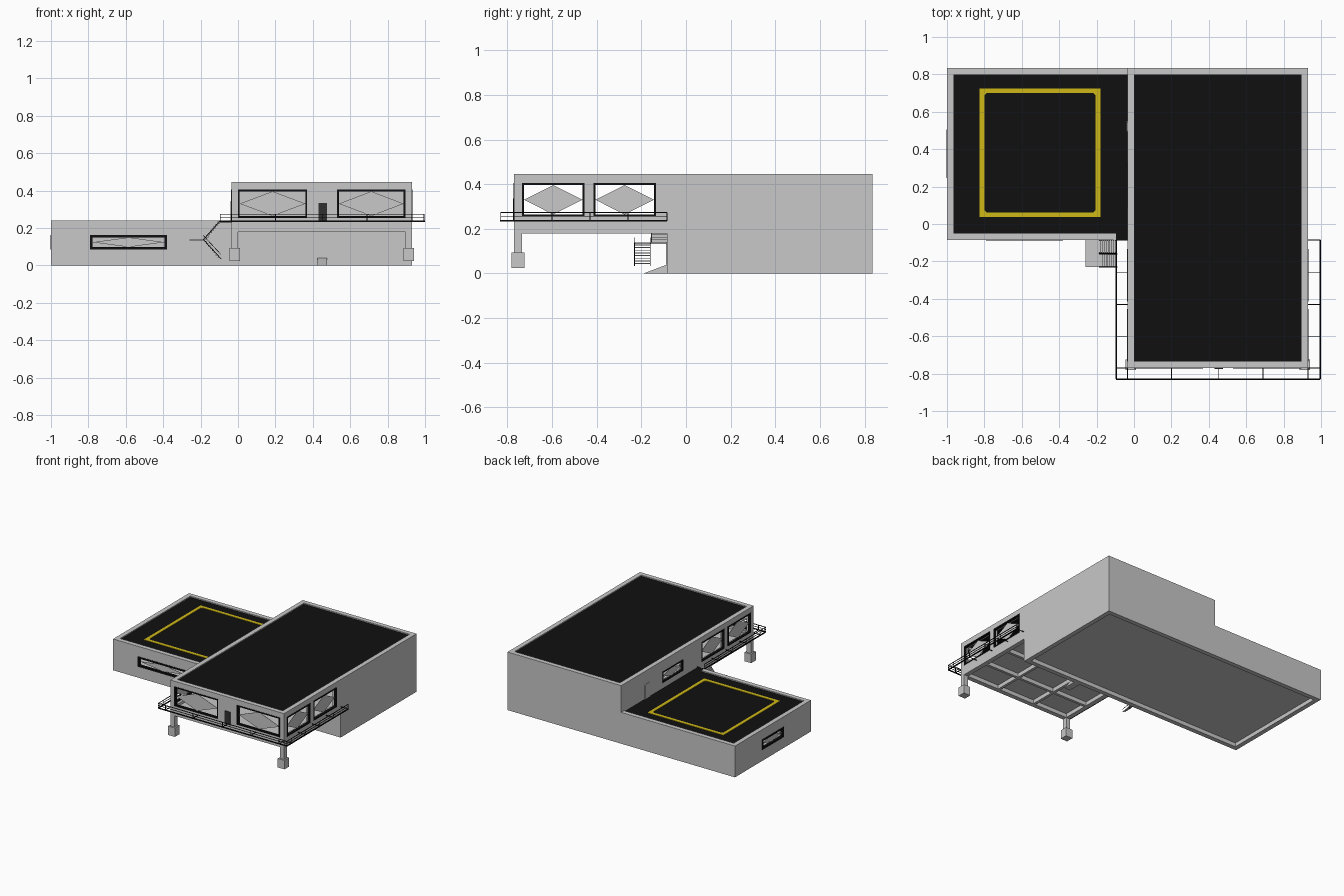
import bpy, bmesh
from mathutils import Vector

cube = bpy.data.objects.get("Cube")
if cube:
    bpy.data.objects.remove(cube)


def material(name, r, g, b):
    m = bpy.data.materials.new(name)
    m.use_nodes = True
    m.diffuse_color = (r, g, b, 1)
    m.node_tree.nodes["Principled BSDF"].inputs["Base Color"].default_value = (r, g, b, 1)
    return m


GREY = material("concrete grey", .58, .58, .58)
BLACK = material("roof black", .005, .005, .005)
DARK = material("door dark grey", .03, .03, .03)
YELLOW = material("marking yellow", .62, .48, .008)

T = .035                       # wall thickness
X0, X1, XM = -1, .93, -.035    # outer left end, outer right end, step between blocks
YF, YM, YB = -.77, -.085, .835  # overhang front, lower front, back
LOW, UNDER, TOP = .24, .18, .445


def finish(bm, name, mat):
    bmesh.ops.recalc_face_normals(bm, faces=bm.faces)
    me = bpy.data.meshes.new(name)
    bm.to_mesh(me)
    bm.free()
    me.materials.append(mat)
    ob = bpy.data.objects.new(name, me)
    bpy.context.collection.objects.link(ob)
    return ob


def prism(name, pts, offset, mat):
    """Polygon extruded along an offset vector."""
    bm = bmesh.new()
    f = bm.faces.new([bm.verts.new(p) for p in pts])
    new = bmesh.ops.extrude_face_region(bm, geom=[f])["geom"]
    bmesh.ops.translate(bm, verts=[v for v in new if isinstance(v, bmesh.types.BMVert)], vec=offset)
    if not any(g.is_valid and g == f for g in bm.faces):
        bm.faces.new([v for v in bm.verts][:len(pts)])
    return finish(bm, name, mat)


def box(name, x, y, z, mat=GREY):
    return prism(name, [(x[0], y[0], z[0]), (x[1], y[0], z[0]), (x[1], y[1], z[0]), (x[0], y[1], z[0])],
                 Vector((0, 0, z[1] - z[0])), mat)


def on_plane(plane, u, d, z):
    """Point on a wall: u along it, d inward from its outer face."""
    axis, pos, inward = plane
    return Vector((u, pos + inward * d, z)) if axis == "y" else Vector((pos + inward * d, u, z))


def wall(name, plane, u, z, holes):
    """Wall panel with rectangular openings (u0, u1, z0, z1)."""
    us = sorted({*u, *(h[i] for h in holes for i in (0, 1))})
    zs = sorted({*z, *(h[i] for h in holes for i in (2, 3))})
    bm = bmesh.new()
    grid = [[bm.verts.new(on_plane(plane, a, 0, b)) for b in zs] for a in us]
    for i in range(len(us) - 1):
        for j in range(len(zs) - 1):
            a, b = (us[i] + us[i + 1]) / 2, (zs[j] + zs[j + 1]) / 2
            if not any(h[0] < a < h[1] and h[2] < b < h[3] for h in holes):
                bm.faces.new((grid[i][j], grid[i + 1][j], grid[i + 1][j + 1], grid[i][j + 1]))
    bmesh.ops.delete(bm, geom=[v for v in bm.verts if not v.link_faces], context="VERTS")
    ob = finish(bm, name, GREY)
    # Thicken inward whatever way the panel normals point
    n = ob.data.polygons[0].normal
    out = on_plane(plane, 0, 0, 0) - on_plane(plane, 0, 1, 0)
    mod = ob.modifiers.new("thickness", "SOLIDIFY")
    mod.thickness = T
    mod.offset = -1 if n.dot(out) > 0 else 1


def window(name, plane, hole, w=.009):
    """Black frame around a diamond pane."""
    a, b, c, e = hole
    depth = on_plane(plane, 0, .016, 0) - on_plane(plane, 0, -.003, 0)
    for part, (p, q, r, s) in {"left": (a, a + w, c, e), "right": (b - w, b, c, e),
                               "sill": (a, b, c, c + w), "head": (a, b, e - w, e)}.items():
        prism(f"{name}_frame_{part}", [on_plane(plane, i, -.003, k) for i, k in
                                       ((p, r), (q, r), (q, s), (p, s))], depth, BLACK)
    m, h = (a + b) / 2, (c + e) / 2
    prism(f"{name}_pane", [on_plane(plane, i, .008, k) for i, k in
                           ((a + w, h), (m, c + w), (b - w, h), (m, e - w))], depth * .15, GREY)


def door(name, plane, u, z, mat, cut=.008):
    pts = [(u[0], z[0]), (u[1], z[0]), (u[1], z[1] - cut), (u[1] - cut, z[1]),
           (u[0] + cut, z[1]), (u[0], z[1] - cut)]
    prism(name, [on_plane(plane, i, -.005, k) for i, k in pts],
          on_plane(plane, 0, .005, 0) - on_plane(plane, 0, 0, 0), mat)


def bar(name, a, b, w, mat=BLACK):
    """Thin square bar between two points."""
    a, b = Vector(a), Vector(b)
    d = (b - a).normalized()
    s = d.cross(Vector((0, 0, 1)) if abs(d.z) < .9 else Vector((1, 0, 0))).normalized() * w / 2
    t = d.cross(s)
    prism(name, [a + s + t, a - s + t, a - s - t, a + s - t], b - a, mat)


# Walls with their windows
front, low_front, back = ("y", YF, 1), ("y", YM, 1), ("y", YB, -1)
right, step_side, end = ("x", X1, -1), ("x", XM, 1), ("x", X0, 1)
front_win = [(.0, .37, .255, .405), (.53, .895, .255, .405)]
side_win = [(-.735, -.455, .255, .405), (-.415, -.135, .255, .405)]
small_win = (.085, .335, .275, .36)
low_win, end_win = (-.79, -.38, .085, .163), (.245, .505, .085, .163)
inner = (YF + T, YB - T)
wall("upper_front_wall", front, (XM, X1), (UNDER, TOP), front_win)
wall("lower_front_wall", low_front, (X0, X1), (0, LOW),
     [low_win, (XM, X1, UNDER, LOW), (-.095, XM, .23, LOW)])
wall("back_wall", back, (X0, X1), (0, TOP), [(X0, XM, LOW, TOP)])
wall("long_side_wall", right, inner, (0, TOP), side_win + [(inner[0], YM + T, 0, UNDER)])
wall("step_side_wall", step_side, inner, (UNDER, TOP), side_win + [small_win])
wall("end_wall", end, (YM + T, YB - T), (0, LOW), [end_win])
for i in range(2):
    window(f"front_window_{i}", front, front_win[i])
    window(f"left_side_window_{i}", right, side_win[i])
    window(f"right_side_window_{i}", step_side, side_win[i])
window("terrace_window", step_side, small_win)
window("low_window", low_front, low_win, .013)
window("end_window", end, end_win, .013)

# Doors and entrance ramp
door("balcony_door", front, (.43, .475), (.235, .335), DARK, .001)
door("entrance_door", low_front, (.425, .475), (.04, .14), GREY)
door("terrace_door", step_side, (.49, .55), (.232, .345), GREY)
prism("entrance_ramp", [(.425, -.19, 0), (.425, YM, 0), (.425, YM, .04)], Vector((.05, 0, 0)), GREY)

# Floors and roofs
box("ground_floor", (X0 + T, X1 - T), (YM + T, YB - T), (.03, .04))
box("upper_floor", (XM + T, X1 - T), inner, (.21, .235))
box("upper_roof", (XM + T, X1 - T), inner, (.42, .437), BLACK)
box("terrace_roof", (X0 + T, XM), (YM + T, YB - T), (.215, .232), BLACK)
box("terrace_exit", (-.095, XM), (YM, YM + T), (.229, .232), BLACK)

# Yellow landing square with chamfered inner corners
SX, SY, SW, SZ = (-.825, -.18), (.037, .725), .025, (.232, .235)
for k in (0, 1):
    sgn = 1 - 2 * k
    box(f"square_side_{k}", sorted((SX[k], SX[k] + sgn * SW)), SY, SZ, YELLOW)
    box(f"square_edge_{k}", (SX[0] + SW, SX[1] - SW), sorted((SY[k], SY[k] + sgn * SW)), SZ, YELLOW)
    for j in (0, 1):
        s2 = 1 - 2 * j
        x, y = SX[k] + sgn * SW, SY[j] + s2 * SW
        prism(f"square_corner_{k}{j}", [(x, y, SZ[0]), (x + sgn * .012, y, SZ[0]), (x, y + s2 * .012, SZ[0])],
              Vector((0, 0, .003)), YELLOW)

# Columns with footings, beams below the overhang
for n, x in (("right", XM), ("left", X1 - T)):
    box(f"{n}_column", (x, x + T), (YF, YF + T), (.09, UNDER))
    box(f"{n}_footing", (x - .011, x + T + .011), (YF - .011, YF + T + .011), (.025, .093))
for i, x in enumerate((.28, .6)):
    box(f"long_beam_{i}", (x, x + .02), (YF + T, YM), (UNDER, .21))
for i, y in enumerate((-.54, -.31)):
    box(f"cross_beam_{i}", (XM + T, X1 - T), (y, y + .02), (UNDER, .21))

# Balcony frame and railing
RX, RY = (-.095, .995), -.83
for n, z, w in (("deck_edge", .237, .007), ("mid_rail", .256, .003), ("top_rail", .273, .004)):
    bar(f"{n}_front", (RX[0], RY, z), (RX[1], RY, z), w)
    for x in RX:
        bar(f"{n}_side", (x, RY, z), (x, YM, z), w)
for x in (XM, .2, .45, .69, X1):
    bar("deck_strut", (x, RY, .237), (x, YF, .237), .004)
    bar("rail_post", (x, RY, .237), (x, RY, .273), .004)
for x, wall_x in zip(RX, (XM, X1)):
    for y in (YF, -.6, -.43, -.26, YM):
        bar("deck_strut", (x, y, .237), (wall_x, y, .237), .004)
        bar("rail_post", (x, y, .237), (x, y, .273), .004)
    bar("rail_post", (x, RY, .237), (x, RY, .273), .004)

# Two-flight outside stair with landing
box("stair_landing", (-.26, -.18), (-.23, YM), (.133, .138))
STEPS = 8
for i in range(STEPS):
    x, drop = -.18 + .01 * i, .012 * i
    box(f"upper_step_{i}", (x, x + .011), (-.155, YM), (.138 + drop, .15 + drop))
    box(f"lower_step_{i}", (x, x + .012), (-.23, -.16), (.126 - drop, .13 - drop))
for y in (-.155, YM - .002):
    bar("upper_stringer", (-.185, y, .138), (-.097, y, .237), .004)
for y in (-.23, -.16):
    bar("lower_stringer", (-.185, y, .138), (-.09, y, .035), .004)
    bar("lower_handrail", (-.185, y, .16), (-.09, y, .057), .003)
